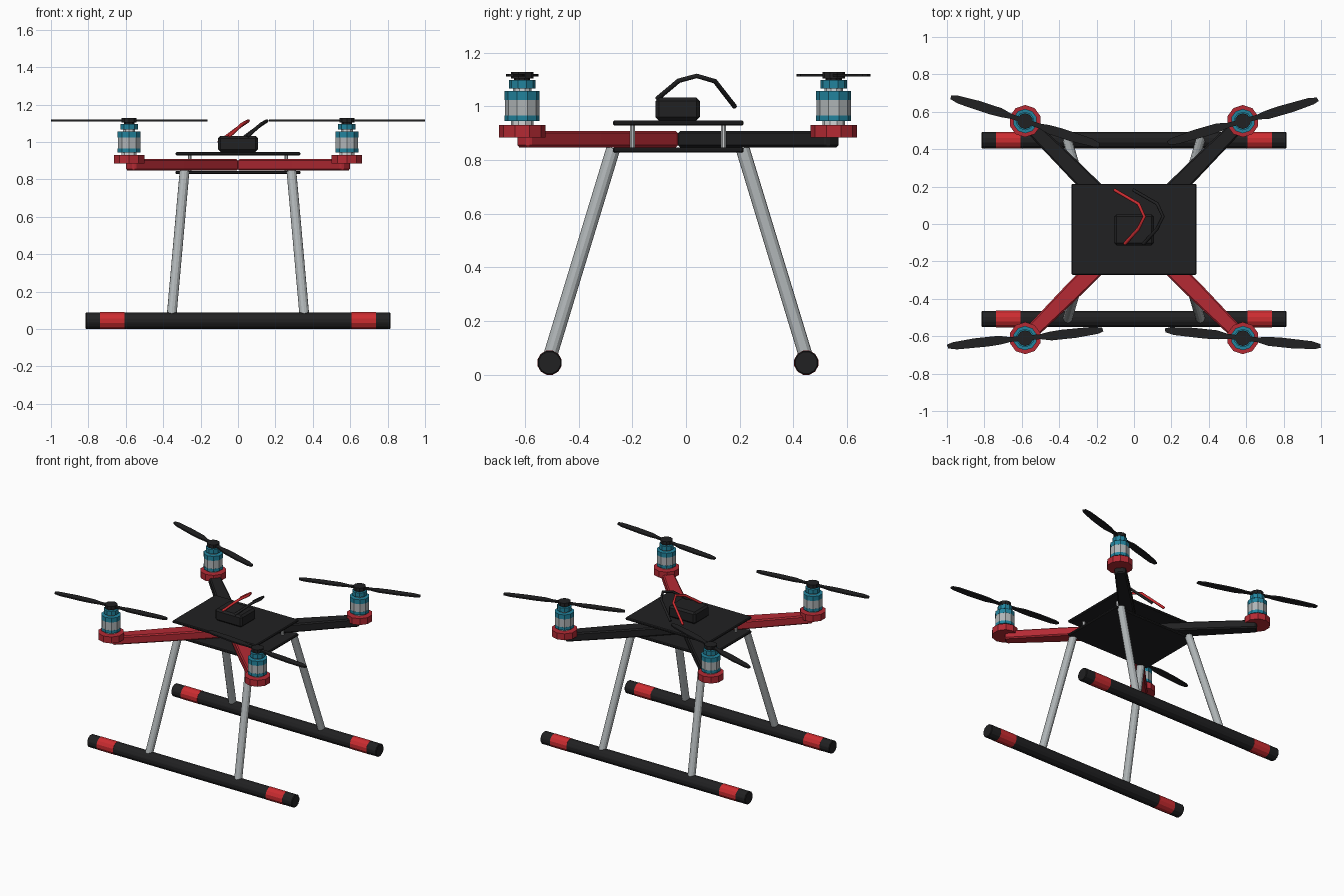
import bpy, bmesh, math
from mathutils import Vector, Matrix

if "Cube" in bpy.data.objects:
    bpy.data.objects.remove(bpy.data.objects["Cube"])

CY = -0.03          # centre of the airframe in y
MX, MY = 0.582, 0.58  # motor offsets from the airframe centre


def material(name, rgb):
    m = bpy.data.materials.new(name)
    m.diffuse_color = (*rgb, 1)
    m.use_nodes = True
    m.node_tree.nodes["Principled BSDF"].inputs["Base Color"].default_value = m.diffuse_color
    return m


BLACK = material("carbon black", (0.015, 0.015, 0.016))
RED = material("frame red", (0.46, 0.023, 0.034))
BRIGHT = material("bright red", (0.60, 0.025, 0.03))
SILVER = material("silver", (0.43, 0.46, 0.47))
TEAL = material("motor teal", (0.016, 0.23, 0.34))
GREY = material("light grey", (0.65, 0.66, 0.67))


def finish(name, bm, mat, bevel=0):
    bmesh.ops.recalc_face_normals(bm, faces=bm.faces)
    me = bpy.data.meshes.new(name)
    bm.to_mesh(me)
    bm.free()
    ob = bpy.data.objects.new(name, me)
    bpy.context.collection.objects.link(ob)
    me.materials.append(mat)
    if bevel:
        mod = ob.modifiers.new("edge", 'BEVEL')
        mod.width, mod.segments = bevel, 1
    return ob


def box(name, lo, hi, mat, bevel=0):
    bm = bmesh.new()
    lo, hi = Vector(lo), Vector(hi)
    bmesh.ops.create_cube(bm, size=1, matrix=Matrix.Translation((lo + hi) / 2)
                          @ Matrix.Diagonal((*(hi - lo), 1)))
    return finish(name, bm, mat, bevel)


def tube(name, a, b, r, n, mat, phase=0.5, bevel=0):
    """Faceted cylinder between two points."""
    a, b = Vector(a), Vector(b)
    d = b - a
    vertical = abs(d.x) + abs(d.y) < 1e-6
    u = Vector((0, 1, 0)) if vertical else d.cross(Vector((0, 0, 1))).normalized()
    w = d.normalized().cross(u)
    bm = bmesh.new()
    rings = []
    for p in (a, b):
        angles = [2 * math.pi * (i + phase) / n for i in range(n)]
        rings.append([bm.verts.new(p + r * (math.cos(t) * u + math.sin(t) * w))
                      for t in angles])
        bm.faces.new(rings[-1])
    for i in range(n):
        j = (i + 1) % n
        bm.faces.new((rings[0][i], rings[0][j], rings[1][j], rings[1][i]))
    return finish(name, bm, mat, bevel)


def prism(name, outline, z0, z1, mat, matrix, bevel=0):
    """Flat outline extruded from z0 to z1, then placed."""
    bm = bmesh.new()
    f = bm.faces.new([bm.verts.new((x, y, z0)) for x, y in outline])
    up = bmesh.ops.extrude_face_region(bm, geom=[f])["geom"]
    bmesh.ops.translate(bm, vec=(0, 0, z1 - z0),
                        verts=[v for v in up if isinstance(v, bmesh.types.BMVert)])
    bm.transform(matrix)
    return finish(name, bm, mat, bevel)


# body plates
for name, z in (("bottom_plate", 0.828), ("top_plate", 0.929)):
    box(name, (-0.333, -0.272, z), (0.333, 0.215, z + 0.018), BLACK, 0.005)

# battery
box("battery", (-0.107, -0.114, 0.947), (0.107, 0.052, 1.032), BLACK, 0.013)

# battery wires
for name, dx, mat in (("red_wire", 0, BRIGHT), ("black_wire", 0.1, BLACK)):
    pts = [(-0.05, -0.107, 1.028), (0.022, -0.027, 1.095), (0.055, 0.04, 1.113),
           (0.024, 0.108, 1.093), (-0.104, 0.182, 0.998)]
    cu = bpy.data.curves.new(name, 'CURVE')
    cu.dimensions = '3D'
    cu.bevel_depth, cu.bevel_resolution, cu.use_fill_caps = 0.009, 1, True
    sp = cu.splines.new('POLY')
    sp.points.add(len(pts) - 1)
    for p, (x, y, z) in zip(sp.points, pts):
        p.co = (x + dx, y, z, 1)
    cu.materials.append(mat)
    ob = bpy.data.objects.new(name, cu)
    bpy.context.collection.objects.link(ob)
    bpy.ops.object.select_all(action='DESELECT')
    ob.select_set(True)
    bpy.context.view_layer.objects.active = ob
    bpy.ops.object.convert(target='MESH')

ARM = [(0, 0), (0.05, -0.05), (0.45, -0.047), (0.805, -0.037), (0.82, -0.028),
       (0.82, 0.028), (0.805, 0.037), (0.45, 0.047), (0.05, 0.05)]
BLADE = [(0.02, -0.013), (0.08, -0.014), (0.14, -0.027), (0.27, -0.027), (0.39, -0.018),
         (0.42, -0.008), (0.415, 0.012), (0.37, 0.022), (0.20, 0.024), (0.13, 0.02),
         (0.08, 0.012), (0.02, 0.013)]
# motor stack: part, radius, bottom, top, material
STACK = [("motor_mount", 0.086, 0.884, 0.930, RED),
         ("motor_foot", 0.042, 0.930, 0.946, GREY),
         ("motor_lower_band", 0.065, 0.945, 0.966, TEAL),
         ("motor_body", 0.064, 0.966, 1.024, SILVER),
         ("motor_upper_band", 0.065, 1.024, 1.056, TEAL),
         ("motor_neck", 0.034, 1.056, 1.068, GREY),
         ("motor_cap", 0.049, 1.066, 1.097, TEAL),
         ("propeller_collar", 0.030, 1.097, 1.104, BLACK),
         ("propeller_hub", 0.042, 1.103, 1.128, BLACK)]

for sx, side in ((-1, "left"), (1, "right")):
    for sy, end in ((-1, "front"), (1, "back")):
        tag = f"{end}_{side}_"
        x, y = sx * MX, CY + sy * MY
        # arm, red in front and black behind
        place = Matrix.Translation((0, CY, 0)) @ Matrix.Rotation(math.atan2(sy, sx), 4, 'Z')
        prism(tag + "arm", ARM, 0.847, 0.908, RED if sy < 0 else BLACK, place, 0.008)
        # motor
        for part, r, z0, z1, mat in STACK:
            tube(tag + part, (x, y, z0), (x, y, z1), r, 10, mat, phase=0)
        # propeller, two blades
        turn = math.radians({(1, 1): 16, (-1, 1): -18, (-1, -1): 6, (1, -1): -6}[sx, sy])
        for k in (0, 1):
            place = (Matrix.Translation((x, y, 1.115))
                     @ Matrix.Rotation(turn + k * math.pi, 4, 'Z'))
            prism(tag + f"blade_{k + 1}", BLADE, -0.005, 0.005, BLACK, place)
        # landing leg and plate spacer
        tube(tag + "leg", (sx * 0.286, CY + sy * 0.241, 0.842),
             (sx * 0.355, CY + sy * 0.476, 0.07), 0.026, 12, SILVER)
        sy_pos = CY + sy * 0.17
        tube(tag + "spacer", (sx * 0.257, sy_pos, 0.84), (sx * 0.257, sy_pos, 0.932),
             0.01, 8, GREY)

# skids with red bands
for sy, end in ((-1, "front"), (1, "back")):
    y = CY + sy * 0.478
    tube(end + "_skid", (-0.815, y, 0.045), (0.815, y, 0.045), 0.0455, 12, BLACK, bevel=0.004)
    for sx, side in ((-1, "left"), (1, "right")):
        tube(f"{end}_{side}_skid_band", (sx * 0.607, y, 0.045), (sx * 0.738, y, 0.045),
             0.0465, 12, BRIGHT)
